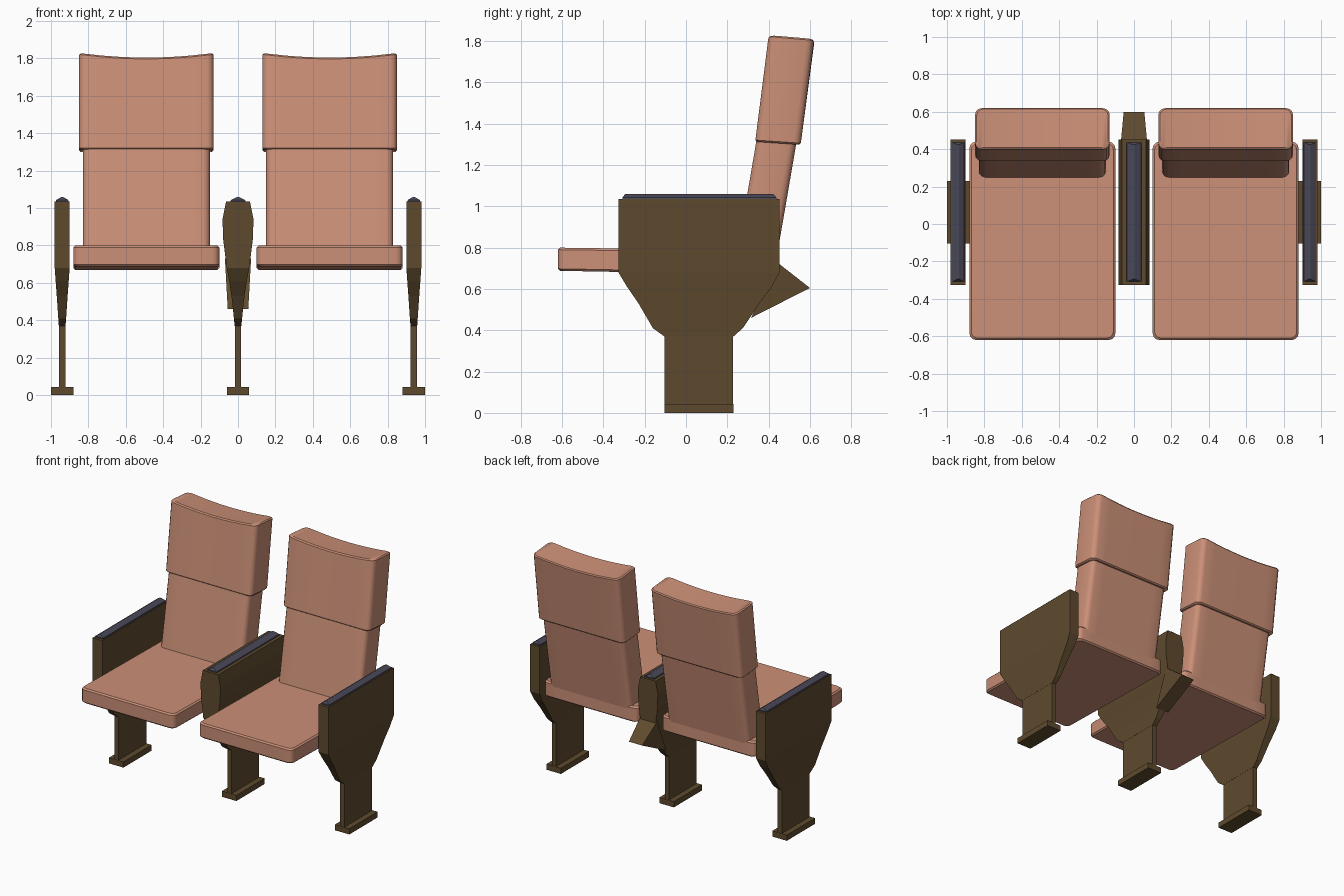
import bpy, bmesh, math

if "Cube" in bpy.data.objects:
    bpy.data.objects.remove(bpy.data.objects["Cube"])


def material(name, rgb):
    m = bpy.data.materials.new(name)
    m.diffuse_color = (*rgb, 1)
    m.use_nodes = True
    m.node_tree.nodes["Principled BSDF"].inputs["Base Color"].default_value = m.diffuse_color
    return m


SALMON = material("salmon fabric", (0.60, 0.278, 0.185))
BROWN = material("dark brown", (0.112, 0.068, 0.027))
SLATE = material("slate grey", (0.068, 0.066, 0.098))


def finish(name, bm, mat, smooth=False):
    bmesh.ops.recalc_face_normals(bm, faces=bm.faces)
    me = bpy.data.meshes.new(name)
    bm.to_mesh(me)
    bm.free()
    ob = bpy.data.objects.new(name, me)
    bpy.context.collection.objects.link(ob)
    me.materials.append(mat)
    if smooth:
        bpy.ops.object.select_all(action='DESELECT')
        ob.select_set(True)
        bpy.context.view_layer.objects.active = ob
        bpy.ops.object.shade_smooth_by_angle(angle=math.radians(35))
    return ob


def loft(bm, rings):
    """Join closed rings of points; end caps are strips between front and rear."""
    vs = [[bm.verts.new(p) for p in r] for r in rings]
    n = len(vs[0])
    for a, b in zip(vs, vs[1:]):
        for i in range(n):
            j = (i + 1) % n
            bm.faces.new((a[i], a[j], b[j], b[i]))
    for r in (vs[0], vs[-1]):
        for i in range(n // 2 - 1):
            bm.faces.new((r[i], r[i + 1], r[n - 2 - i], r[n - 1 - i]))


def cushion(name, cx, w, levels, r=0.035):
    """Rounded cushion; level = front y, front z, rear y, rear z, inset, dip."""
    rings = []
    for yf, zf, yr, zr, inset, dip in levels:
        hw, depth = w - inset, yr - yf
        corner = [(hw - r + r * math.cos(math.radians(a)), r * (1 - math.sin(math.radians(a))))
                  for a in (0, 30, 60, 90)]
        right = corner[::-1]
        inner = [((hw - r) * k / 4, 0) for k in range(-3, 4)]
        cols = [(-x, e) for x, e in corner] + inner + right

        def pt(x, e, front):
            t = (e + inset) / depth
            t = t if front else 1 - t
            z = zf + (zr - zf) * t - dip * (1 - (x / w) ** 2)
            return (cx + x, yf + depth * t, z)
        rings.append([pt(x, e, True) for x, e in cols] +
                     [pt(x, e, False) for x, e in reversed(cols)])
    bm = bmesh.new()
    loft(bm, rings)
    return finish(name, bm, SALMON, True)


def stack(name, cx, rows, mat):
    """Stack of rectangles; row = z, y min, y max, half width."""
    bm = bmesh.new()
    loft(bm, [[(cx - h, a, z), (cx + h, a, z), (cx + h, b, z), (cx - h, b, z)]
              for z, a, b, h in rows])
    return finish(name, bm, mat)


# Seats and two-part backrests
for side, s in (("left", -1), ("right", 1)):
    cx = 0.49 * s
    cushion(side + "_seat", cx, 0.39, [
        (-0.62, 0.688, 0.44, 0.668, 0.010, 0),
        (-0.62, 0.698, 0.44, 0.678, 0, 0),
        (-0.62, 0.790, 0.44, 0.775, 0, 0),
        (-0.62, 0.800, 0.44, 0.785, 0.010, 0)])
    cushion(side + "_lower_back", cx, 0.34, [
        (0.245, 0.76, 0.435, 0.73, 0, 0),
        (0.297, 1.06, 0.487, 1.03, 0, 0),
        (0.343, 1.33, 0.535, 1.31, 0, 0)])
    cushion(side + "_headrest", cx, 0.36, [
        (0.335, 1.313, 0.555, 1.298, 0.008, 0),
        (0.336, 1.321, 0.556, 1.306, 0, 0),
        (0.399, 1.822, 0.619, 1.803, 0, 0.025),
        (0.401, 1.830, 0.622, 1.811, 0.008, 0.025)])

# Stanchions: foot, leg, shaped side panel and armrest pad
OUTLINE = [(0.37, -0.105, 0.23), (0.41, -0.16, 0.275), (0.47, -0.195, 0.315),
           (0.53, -0.23, 0.355), (0.61, -0.285, 0.415), (0.68, -0.327, 0.453),
           (0.83, -0.327, 0.453), (0.94, -0.327, 0.453), (1.035, -0.327, 0.453)]
END_W = [0.018, 0.021, 0.025, 0.029, 0.035, 0.04, 0.04, 0.04, 0.04]
MID_W = [0.018, 0.022, 0.028, 0.035, 0.047, 0.060, 0.079, 0.083, 0.064]

for name, cx, widths, pad in (("left", -0.94, END_W, 0.035), ("middle", 0, MID_W, 0.041),
                              ("right", 0.94, END_W, 0.035)):
    stack(name + "_foot", cx, [(0, -0.105, 0.23, 0.06), (0.043, -0.105, 0.23, 0.06)], BROWN)
    stack(name + "_leg", cx, [(0.04, -0.103, 0.228, 0.017), (0.38, -0.103, 0.228, 0.017)], BROWN)
    stack(name + "_panel", cx, [(*o, w) for o, w in zip(OUTLINE, widths)], BROWN)
    stack(name + "_armrest_pad", cx, [(1.03, -0.308, 0.437, pad),
                                      (1.043, -0.308, 0.437, pad - 0.003),
                                      (1.059, -0.295, 0.424, 0.005)], SLATE)

# Wedge at the rear of the middle panel
bm = bmesh.new()
tri = [[bm.verts.new((s * h, y, z)) for h, y, z in
        ((0.070, 0.44, 0.73), (0.055, 0.60, 0.605), (0.055, 0.315, 0.46))] for s in (-1, 1)]
bm.faces.new(tri[0])
bm.faces.new(tri[1])
for i in range(3):
    j = (i + 1) % 3
    bm.faces.new((tri[0][i], tri[0][j], tri[1][j], tri[1][i]))
finish("rear_wedge", bm, BROWN)
